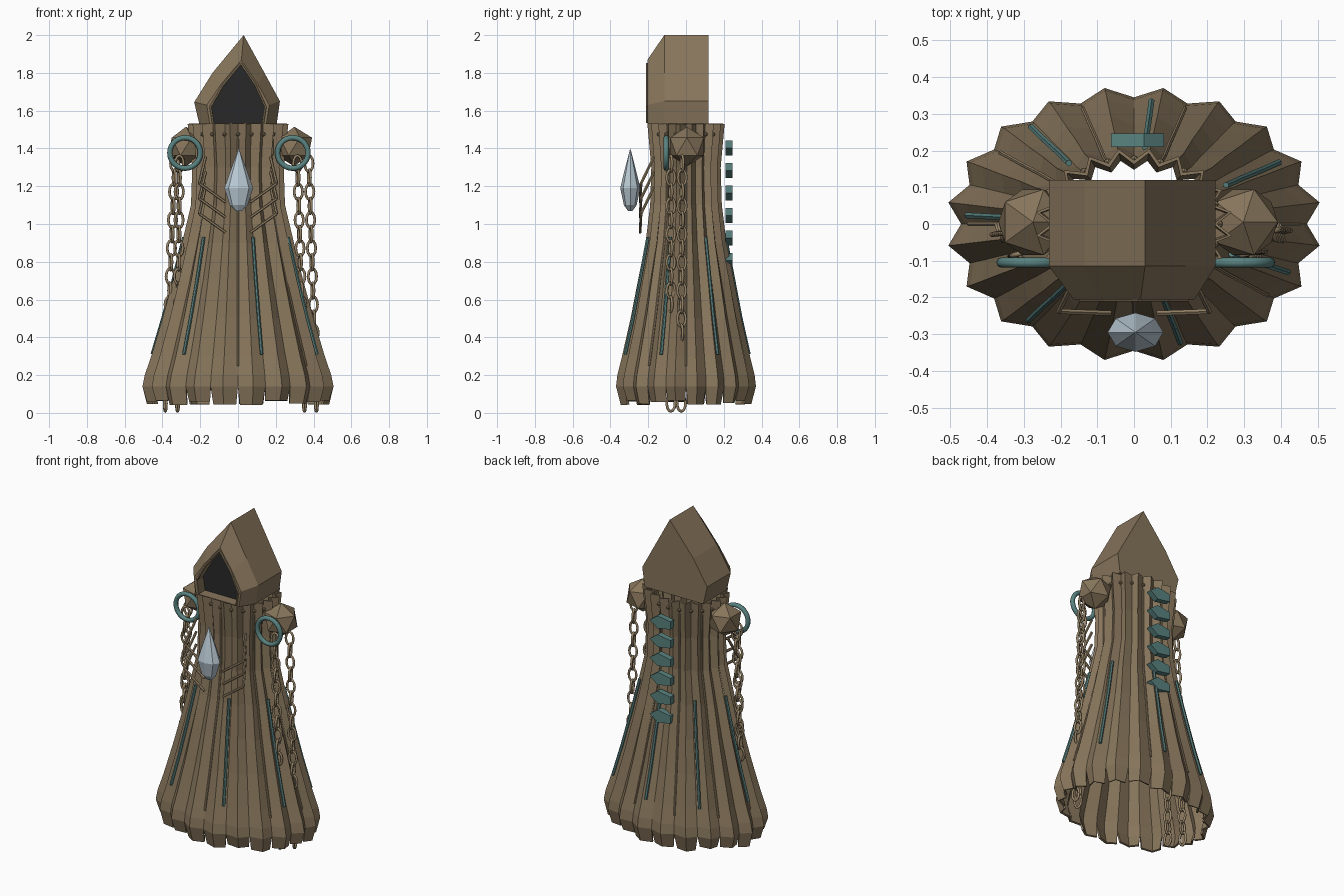
import bpy, bmesh, math, random
from mathutils import Vector, Matrix

if "Cube" in bpy.data.objects:
    bpy.data.objects.remove(bpy.data.objects["Cube"])

random.seed(4)


def material(name, rgb):
    m = bpy.data.materials.new(name)
    m.diffuse_color = (*rgb, 1)
    m.use_nodes = True
    m.node_tree.nodes["Principled BSDF"].inputs["Base Color"].default_value = m.diffuse_color
    return m


CLOTH = material("brown cloth", (0.242, 0.178, 0.105))
TAN = material("tan metal", (0.305, 0.228, 0.135))
TEAL = material("teal", (0.100, 0.225, 0.215))
CRYSTAL = material("pale crystal", (0.50, 0.60, 0.67))
DARK = material("dark void", (0.022, 0.022, 0.022))


def finish(name, bm, *mats, smooth=False):
    me = bpy.data.meshes.new(name)
    bm.to_mesh(me)
    bm.free()
    for m in mats:
        me.materials.append(m)
    for p in me.polygons:
        p.use_smooth = smooth
    ob = bpy.data.objects.new(name, me)
    bpy.context.collection.objects.link(ob)
    return ob


def rod(bm, p, q, r, sides=6):
    """Straight cylinder between two points."""
    p, q = Vector(p), Vector(q)
    d = q - p
    mat = Matrix.Translation((p + q) / 2) @ d.to_track_quat('Z', 'Y').to_matrix().to_4x4()
    bmesh.ops.create_cone(bm, cap_ends=True, segments=sides, radius1=r, radius2=r,
                          depth=d.length, matrix=mat)


def loop_tube(bm, mat, rx, rz, r, n=16, m=6):
    """Closed ring or chain link lying in the local xz plane."""
    rows = []
    for i in range(n):
        t = 2 * math.pi * i / n
        c, s = math.cos(t), math.sin(t)
        rows.append([bm.verts.new(mat @ Vector((
            (rx + r * math.cos(u)) * c, r * math.sin(u), (rz + r * math.cos(u)) * s)))
            for u in (2 * math.pi * j / m for j in range(m))])
    for i in range(n):
        a, b = rows[i], rows[(i + 1) % n]
        for j in range(m):
            k = (j + 1) % m
            bm.faces.new((a[j], a[k], b[k], b[j]))


# Robe outline: height, half width, half depth
PROFILE = [(1.53, .270, .207), (1.3, .245, .186), (1.1, .252, .192), (.9, .300, .217),
           (.7, .350, .258), (.5, .405, .297), (.3, .465, .343), (.2, .500, .368),
           (.14, .512, .375), (.05, .488, .350)]
PLEATS = 20


def radii(z):
    for (z1, a1, b1), (z0, a0, b0) in zip(PROFILE, PROFILE[1:]):
        if z >= z0:
            t = (z - z0) / (z1 - z0)
            return a0 + (a1 - a0) * t, b0 + (b1 - b0) * t
    return PROFILE[-1][1:]


def on_robe(deg, z, k=1.0):
    a, b = radii(z)
    t = math.radians(deg)
    return Vector((a * k * math.cos(t), b * k * math.sin(t), z))


def valley(z):
    return 0.84 + 0.08 * min(1, (1.53 - z) / 1.1)


# Pleated robe, open at both ends, with split hem panels
bm = bmesh.new()
step = 360 / PLEATS
rows = []
for z, a, b in PROFILE[:-1]:
    rows.append([bm.verts.new(on_robe(i * step / 2, z, 1 if i % 2 else valley(z)))
                 for i in range(2 * PLEATS)])
for up, low in zip(rows, rows[1:]):
    for i in range(2 * PLEATS):
        j = (i + 1) % (2 * PLEATS)
        bm.faces.new((up[i], low[i], low[j], up[j]))
for p in range(PLEATS):
    i = 2 * p
    top = [rows[-1][i], rows[-1][i + 1], rows[-1][(i + 2) % (2 * PLEATS)]]
    mid = (i + 1) * step / 2
    gap = random.uniform(.78, .95)
    z = random.uniform(.04, .07)
    low = []
    for off, k in ((-step / 2 * gap, .925), (0, 1), (step / 2 * gap, .925)):
        v = on_robe(mid + off, .05, k)
        v.z = z
        low.append(bm.verts.new(v))
    for j in (0, 1):
        bm.faces.new((top[j], low[j], low[j + 1], top[j + 1]))
robe = finish("pleated_robe", bm, CLOTH)
sol = robe.modifiers.new("thickness", 'SOLIDIFY')
sol.thickness = 0.012
sol.offset = -1

# Hood: straight back part, bevelled front, recessed dark opening
outer = [(.03, 2.0), (.14, 1.80), (.222, 1.65), (.205, 1.53),
         (-.205, 1.53), (-.232, 1.645), (-.135, 1.80)]
front = [(.018, 1.868), (.105, 1.74), (.165, 1.63), (.15, 1.53),
         (-.15, 1.53), (-.165, 1.63), (-.09, 1.74)]
inner = [(.015, 1.85), (.093, 1.735), (.145, 1.62), (.132, 1.535),
         (-.132, 1.535), (-.145, 1.62), (-.08, 1.735)]
bm = bmesh.new()
sections = [[bm.verts.new((x, y, z)) for x, z in ring] for ring, y in
            ((outer, .12), (outer, -.115), (front, -.205), (inner, -.205), (inner, -.14))]
for s, t in zip(sections, sections[1:]):
    for i in range(7):
        j = (i + 1) % 7
        bm.faces.new((s[i], s[j], t[j], t[i]))
bm.faces.new(sections[0])
bm.faces.new(sections[-1]).material_index = 1
bmesh.ops.recalc_face_normals(bm, faces=bm.faces[:])
finish("hood", bm, CLOTH, DARK)

# Thin trim around the hood opening
bm = bmesh.new()
for i in (0, 1, 2, 4, 5, 6):
    if i != 3:
        (x0, z0), (x1, z1) = inner[i], inner[(i + 1) % 7]
        rod(bm, (x0, -.206, z0), (x1, -.206, z1), .006)
finish("hood_trim", bm, TAN)

# Shoulder lumps
for side, x in (("left", -.275), ("right", .298)):
    bm = bmesh.new()
    bmesh.ops.create_icosphere(bm, subdivisions=1, radius=.105,
                               matrix=Matrix.Translation((x, .005, 1.41)))
    finish(side + "_shoulder", bm, CLOTH)

# Shoulder rings
for side, x in (("left", -.28), ("right", .29)):
    bm = bmesh.new()
    loop_tube(bm, Matrix.Translation((x, -.105, 1.376)), .081, .081, .014, 28, 8)
    finish(side + "_ring", bm, TEAL, smooth=True)

# Hanging chains
chains = [((-.31, -.08), (-.32, -.08)), ((-.335, -.02), (-.385, -.025)),
          ((.315, -.08), (.352, -.08)), ((.375, -.02), (.415, -.025))]
for n, (a, b) in enumerate(chains):
    bm = bmesh.new()
    for i in range(18):
        t = i / 17
        pos = Vector((a[0] + (b[0] - a[0]) * t, a[1] + (b[1] - a[1]) * t,
                      1.32 - 1.27 * t))
        turn = Matrix.Rotation(math.radians(15 + 90 * (i % 2)), 4, 'Z')
        loop_tube(bm, Matrix.Translation(pos) @ turn, .023, .042, .0075, 12, 6)
    finish("chain_%d" % (n + 1), bm, TAN, smooth=True)

# Floating crystal
bm = bmesh.new()
prev = None
for z, r in ((1.07, .018), (1.10, .048), (1.19, .076), (1.26, .052), (1.40, .001)):
    ring = [bm.verts.new((.004 + r * math.cos(k * math.pi / 4),
                          -.295 + .7 * r * math.sin(k * math.pi / 4), z)) for k in range(8)]
    if prev:
        for i in range(8):
            j = (i + 1) % 8
            bm.faces.new((prev[i], prev[j], ring[j], ring[i]))
    else:
        bm.faces.new(ring[::-1])
    prev = ring
bm.faces.new(prev)
finish("crystal", bm, CRYSTAL)

# Bent ribs on either side of the crystal
for side, s in (("left", -1), ("right", 1)):
    bm = bmesh.new()
    for z in (1.215, 1.135, 1.055):
        rod(bm, (s * .065, -.243, z - .1), (s * .205, -.238, z), .008)
        rod(bm, (s * .205, -.238, z), (s * .172, -.17, z + .14), .008)
    finish(side + "_ribs", bm, TAN)

# Pentagonal back plates
bm = bmesh.new()
for i in range(6):
    mat = (Matrix.Translation((.002, .228, 1.403 - .119 * i)) @ Matrix.Diagonal((1, 1, .52, 1))
           @ Matrix.Rotation(math.pi / 2, 4, 'X'))
    ends = [[bm.verts.new(mat @ Vector((.08 * math.cos(k * math.tau / 5),
                                        .08 * math.sin(k * math.tau / 5), h)))
             for k in range(5)] for h in (-.018, .018)]
    bm.faces.new(ends[0][::-1])
    bm.faces.new(ends[1])
    for k in range(5):
        j = (k + 1) % 5
        bm.faces.new((ends[0][k], ends[0][j], ends[1][j], ends[1][k]))
finish("back_plates", bm, TEAL)


def strands(name, angles, heights, k, r, mat):
    """Rods that follow the slope of the robe."""
    bm = bmesh.new()
    for deg in angles:
        pts = [on_robe(deg, z, k if k else valley(z) + .012) for z in heights]
        for p, q in zip(pts, pts[1:]):
            rod(bm, p, q, r)
    return finish(name, bm, mat)


# Teal strips and tan cords down the robe
strands("teal_strips", (-74, -23, 30, 84, 128, 176, -129), (.93, .7, .5, .31), .985, .009, TEAL)
strands("tan_cords", (72, 108, 144, 180, -90, -36, 0), (1.45, 1.1, .9, .7, .5, .25), 0, .006, TAN)

# Collar rivets
bm = bmesh.new()
for i in range(PLEATS):
    bmesh.ops.create_icosphere(bm, subdivisions=1, radius=.012, matrix=Matrix.Translation(
        on_robe(i * step, 1.475, .875)))
finish("collar_rivets", bm, CLOTH)
